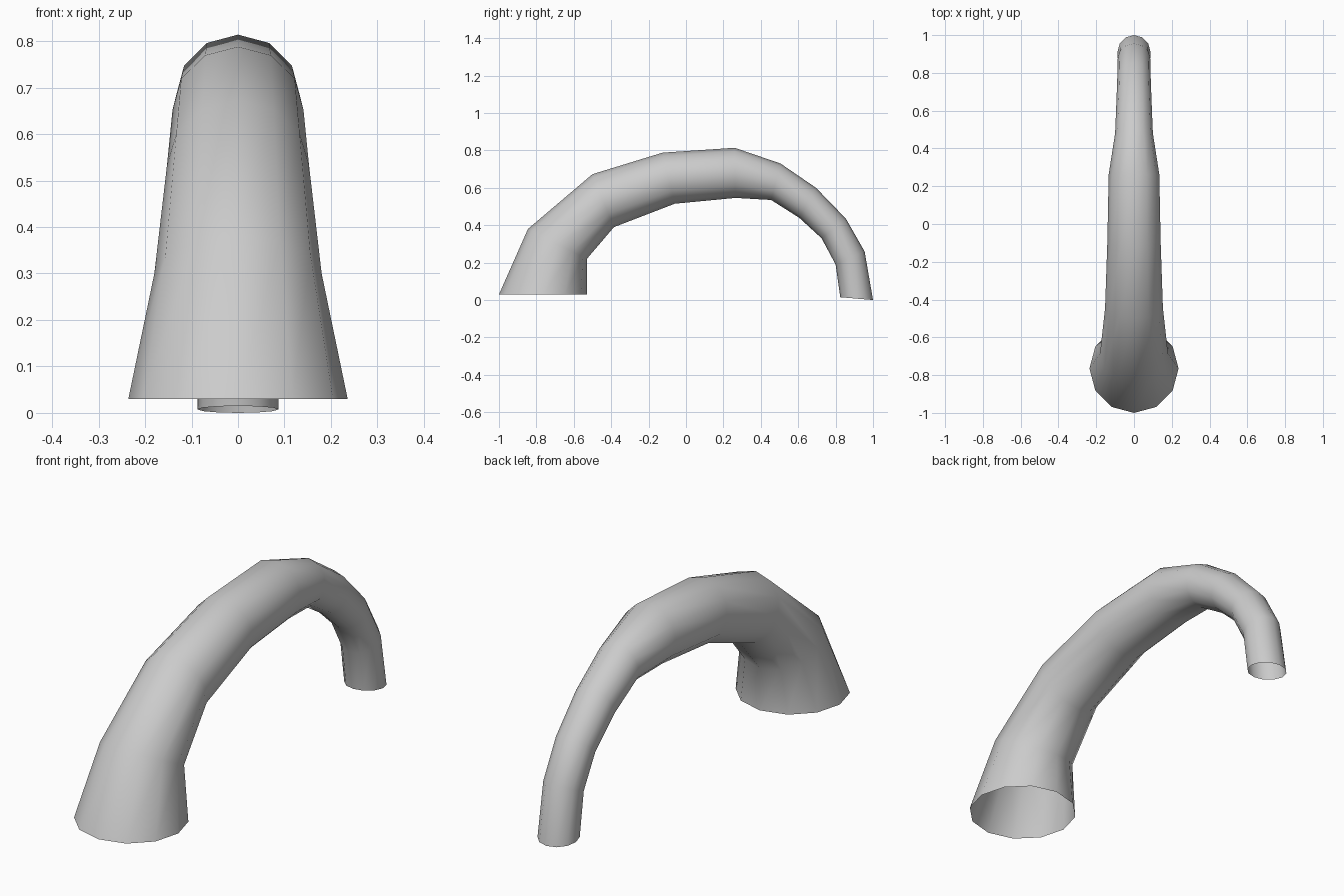
import bpy, bmesh, math
from mathutils import Vector

if "Cube" in bpy.data.objects:
    bpy.data.objects.remove(bpy.data.objects["Cube"])

SIDES = 12
# Rings along the spout: outer (y, z), inner (y, z), half width in x
rings = [
    ((-1.00, 0.03), (-0.53, 0.03), 0.236),
    ((-0.845, 0.38), (-0.53, 0.22), 0.18),
    ((-0.50, 0.673), (-0.385, 0.39), 0.153),
    ((-0.125, 0.788), (-0.06, 0.515), 0.141),
    ((0.26, 0.814), (0.265, 0.546), 0.134),
    ((0.505, 0.73), (0.455, 0.535), 0.10),
    ((0.695, 0.60), (0.605, 0.44), 0.093),
    ((0.855, 0.435), (0.725, 0.33), 0.088),
    ((0.955, 0.26), (0.80, 0.19), 0.086),
    ((1.00, 0.00), (0.825, 0.015), 0.087),
]

# Curved tapering tube, open at both ends
bm = bmesh.new()
loops = []
for outer, inner, half in rings:
    o, i = Vector((0, *outer)), Vector((0, *inner))
    mid, arm = (o + i) / 2, (o - i) / 2
    loops.append([bm.verts.new(mid + arm * math.cos(a) + Vector((half * math.sin(a), 0, 0)))
                  for a in (2 * math.pi * k / SIDES for k in range(SIDES))])
for a, b in zip(loops, loops[1:]):
    for k in range(SIDES):
        n = (k + 1) % SIDES
        bm.faces.new((a[k], a[n], b[n], b[k]))
bmesh.ops.recalc_face_normals(bm, faces=bm.faces)
# Make sure the normals point outwards
f = max(bm.faces, key=lambda f: f.calc_center_median().z)
if f.normal.z < 0:
    bmesh.ops.reverse_faces(bm, faces=bm.faces)
for f in bm.faces:
    f.smooth = True

mesh = bpy.data.meshes.new("curved_tube")
bm.to_mesh(mesh)
bm.free()
tube = bpy.data.objects.new("curved_tube", mesh)
bpy.context.collection.objects.link(tube)
